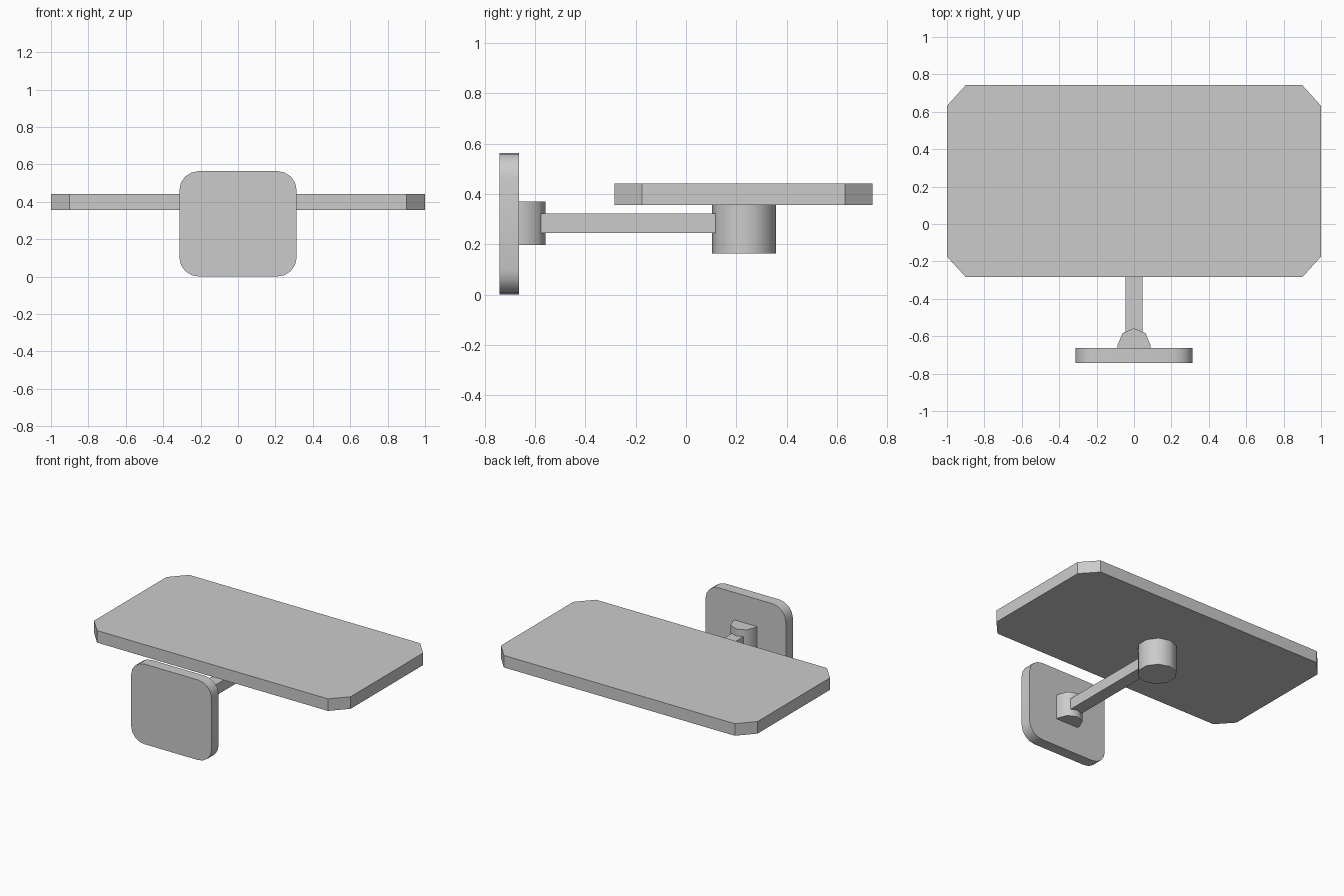
import bpy, bmesh, math
from mathutils import Matrix, Vector

cube = bpy.data.objects.get("Cube")
if cube:
    bpy.data.objects.remove(cube, do_unlink=True)

grey = bpy.data.materials.new("plain grey")
grey.use_nodes = True
colour = (0.6, 0.6, 0.6, 1)
grey.diffuse_color = colour
grey.node_tree.nodes["Principled BSDF"].inputs["Base Color"].default_value = colour


def prism(name, outline, low, high, upright=False, smooth=None):
    """Extrude an outline along z, or along y when upright."""
    bm = bmesh.new()
    face = bm.faces.new([bm.verts.new((a, b, low)) for a, b in outline])
    out = bmesh.ops.extrude_face_region(bm, geom=[face])
    tops = [v for v in out["geom"] if isinstance(v, bmesh.types.BMVert)]
    bmesh.ops.translate(bm, vec=Vector((0, 0, high - low)), verts=tops)
    if upright:
        swap = Matrix(((1, 0, 0), (0, 0, 1), (0, 1, 0)))
        bmesh.ops.transform(bm, matrix=swap.to_4x4(), verts=bm.verts)
    bmesh.ops.recalc_face_normals(bm, faces=bm.faces)
    mesh = bpy.data.meshes.new(name)
    bm.to_mesh(mesh)
    bm.free()
    mesh.materials.append(grey)
    obj = bpy.data.objects.new(name, mesh)
    bpy.context.collection.objects.link(obj)
    if smooth:
        bpy.ops.object.select_all(action="DESELECT")
        obj.select_set(True)
        bpy.context.view_layer.objects.active = obj
        bpy.ops.object.shade_smooth_by_angle(angle=math.radians(smooth))
    return obj


def rounded(half_w, half_h, cx, cy, rx, ry, steps):
    """Rectangle outline with rounded (or, at one step, cut) corners."""
    points = []
    for q, (sx, sy) in enumerate(((1, 1), (-1, 1), (-1, -1), (1, -1))):
        for i in range(steps + 1):
            a = math.pi / 2 * (q + i / steps)
            points.append((cx + sx * (half_w - rx) + rx * math.cos(a),
                           cy + sy * (half_h - ry) + ry * math.sin(a)))
    return points


def ring(cy, radius, sides):
    return [(radius * math.sin(i * math.tau / sides),
             cy + radius * math.cos(i * math.tau / sides)) for i in range(sides)]


# Table top with cut corners
prism("table_top", rounded(1, 0.513, 0, 0.229, 0.1, 0.11, 1), 0.356, 0.441)

# Upright wall plate with rounded corners
prism("wall_plate", rounded(0.313, 0.282, 0, 0.282, 0.105, 0.1, 4),
      -0.742, -0.664, upright=True, smooth=50)

# Half-round bracket on the wall plate
bracket = [(x, y) for x, y in ring(-0.645, 0.087, 8) if y > -0.65]
bracket = [(-0.087, -0.67)] + sorted(bracket) + [(0.087, -0.67)]
prism("wall_bracket", bracket, 0.197, 0.371, smooth=50)

# Arm and the hub carrying the top
arm = [(-0.045, -0.6), (0.045, -0.6), (0.045, 0.2), (-0.045, 0.2)]
prism("support_arm", arm, 0.245, 0.322)
prism("top_hub", ring(0.23, 0.127, 10), 0.164, 0.358, smooth=50)
